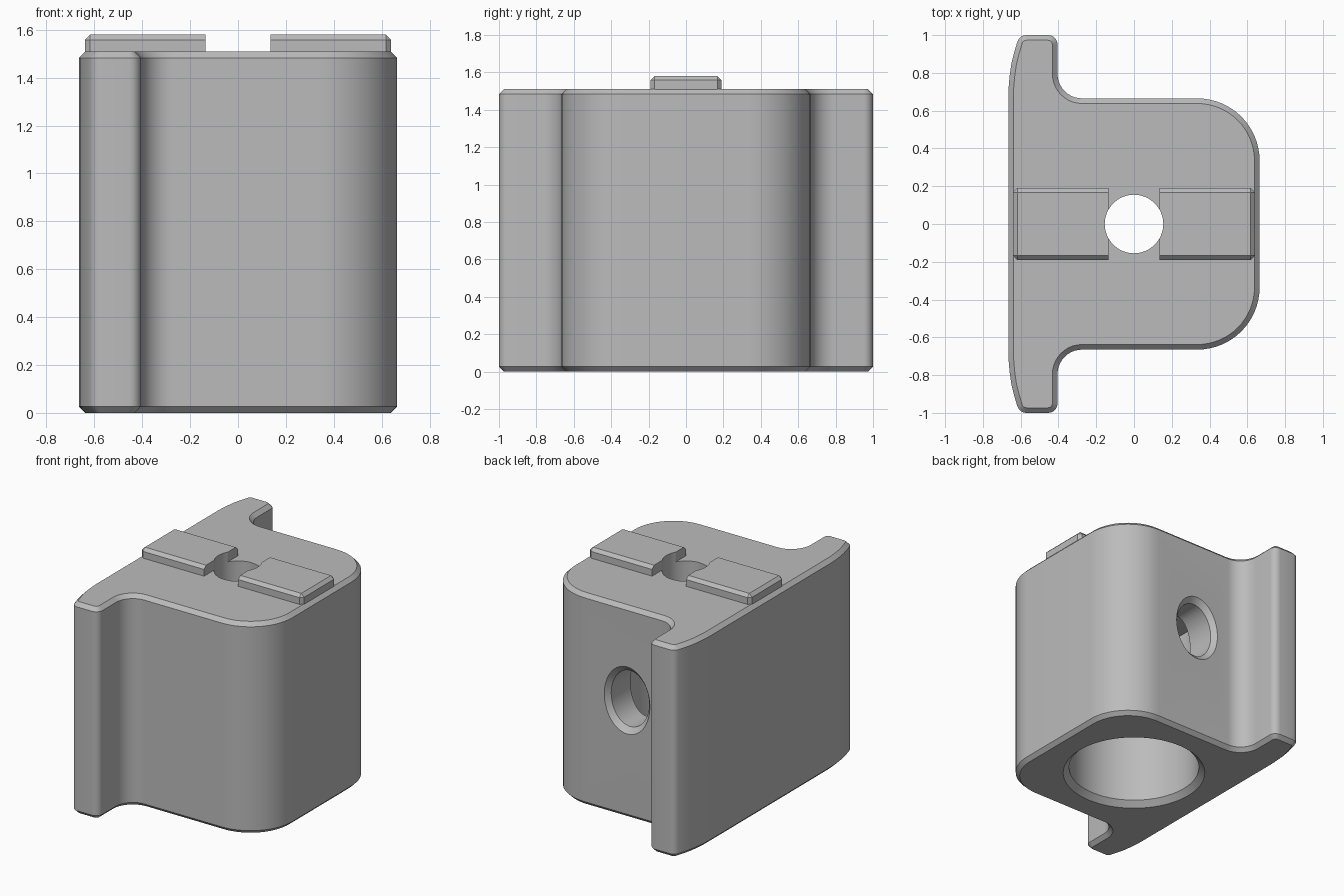
import bpy, bmesh, math

cube = bpy.data.objects.get("Cube")
if cube:
    bpy.data.objects.remove(cube, do_unlink=True)

grey = bpy.data.materials.new("plain grey")
grey.use_nodes = True
grey.diffuse_color = (0.5, 0.5, 0.5, 1)
grey.node_tree.nodes["Principled BSDF"].inputs["Base Color"].default_value = (0.5, 0.5, 0.5, 1)

HEIGHT, CHAMFER, HOLE = 1.51, 0.027, 0.155


def to_object(bm, name):
    bmesh.ops.recalc_face_normals(bm, faces=bm.faces)
    mesh = bpy.data.meshes.new(name)
    bm.to_mesh(mesh)
    bm.free()
    mesh.materials.append(grey)
    ob = bpy.data.objects.new(name, mesh)
    bpy.context.collection.objects.link(ob)
    return ob


def arc(cx, cy, r, start, end, steps):
    angles = [math.radians(start + (end - start) * i / steps) for i in range(steps + 1)]
    return [(cx + r * math.cos(a), cy + r * math.sin(a)) for a in angles]


def turned(name, profile, sides=64):
    """Solid of revolution about z from (radius, height) pairs."""
    bm = bmesh.new()
    rings = [[bm.verts.new((x, y, z)) for x, y in arc(0, 0, r, 0, 360, sides)[:-1]]
             for r, z in profile]
    for low, high in zip(rings, rings[1:]):
        for i in range(sides):
            j = (i + 1) % sides
            bm.faces.new((low[i], low[j], high[j], high[i]))
    bm.faces.new(rings[0])
    bm.faces.new(rings[-1])
    ob = to_object(bm, name)
    ob.hide_render = True
    return ob


def cut(target, cutter):
    mod = target.modifiers.new("cut", 'BOOLEAN')
    mod.operation, mod.solver, mod.object = 'DIFFERENCE', 'EXACT', cutter
    bpy.context.view_layer.objects.active = target
    bpy.ops.object.modifier_apply(modifier=mod.name)


def smooth(ob):
    bpy.ops.object.select_all(action='DESELECT')
    ob.select_set(True)
    bpy.context.view_layer.objects.active = ob
    bpy.ops.object.shade_smooth_by_angle(angle=math.radians(30))


# Body: half outline from the rounded side round to the flange, then mirrored
half = arc(0.335, 0.335, 0.33, 0, 90, 16)
half += arc(-0.275, 0.795, 0.13, 270, 180, 10)
half += arc(-0.455, 0.95, 0.05, 0, 90, 6)
half += arc(-0.57, 0.95, 0.05, 90, 160, 5)
half += [(-0.634, 0.91), (-0.649, 0.85), (-0.659, 0.78), (-0.664, 0.72), (-0.665, 0.665)]
outline = half + [(x, -y) for x, y in reversed(half)]

bm = bmesh.new()
base = bm.faces.new([bm.verts.new((x, y, 0)) for x, y in outline])
top = bmesh.ops.extrude_face_region(bm, geom=[base])["geom"]
for v in top:
    if isinstance(v, bmesh.types.BMVert):
        v.co.z = HEIGHT
rims = [e for e in bm.edges if abs(e.verts[0].co.z - e.verts[1].co.z) < 1e-4]
bmesh.ops.recalc_face_normals(bm, faces=bm.faces)
bmesh.ops.bevel(bm, geom=rims, offset=CHAMFER, segments=1, affect='EDGES')
body = to_object(bm, "body")

# Cutters: wide bore from below, small hole through the top, oval hole in the back
bore = turned("bore_cutter", [(0.52, -0.04), (0.44, 0.04), (0.44, 1.25)], 96)
top_hole = turned("top_hole_cutter", [(HOLE, 1.0), (HOLE, 1.8)])
back_hole = turned("back_hole_cutter", [(0.15, 0), (0.15, 0.63), (0.21, 0.7)])
back_hole.scale = (1, 1.33, 1)
back_hole.rotation_euler = (-math.pi / 2, 0, 0)
back_hole.location = (0, 0, 0.84)
bpy.context.view_layer.update()
for cutter in (bore, top_hole, back_hole):
    cut(body, cutter)
smooth(body)

# Raised keys on the top, chamfered except at the inner end and underside
for side, name in ((-1, "right_key"), (1, "left_key")):
    bm = bmesh.new()
    bmesh.ops.create_cube(bm, size=1)
    for v in bm.verts:
        v.co.x = side * (0.64 if v.co.x > 0 else 0.135) if side > 0 else \
            side * (0.64 if v.co.x < 0 else 0.135)
        v.co.y *= 0.38
        v.co.z = 1.58 if v.co.z > 0 else HEIGHT - 0.01
    edges = []
    for e in bm.edges:
        outer = all(abs(v.co.x) > 0.5 for v in e.verts)
        upper = all(v.co.z > 1.55 for v in e.verts)
        inner = all(abs(v.co.x) < 0.2 for v in e.verts)
        upright = abs(e.verts[0].co.z - e.verts[1].co.z) > 0.01
        if (upper and not inner) or (outer and upright):
            edges.append(e)
    bmesh.ops.bevel(bm, geom=edges, offset=0.022, segments=1, affect='EDGES')
    key = to_object(bm, name)
    cut(key, top_hole)
    smooth(key)

for cutter in (bore, top_hole, back_hole):
    bpy.data.objects.remove(cutter, do_unlink=True)
